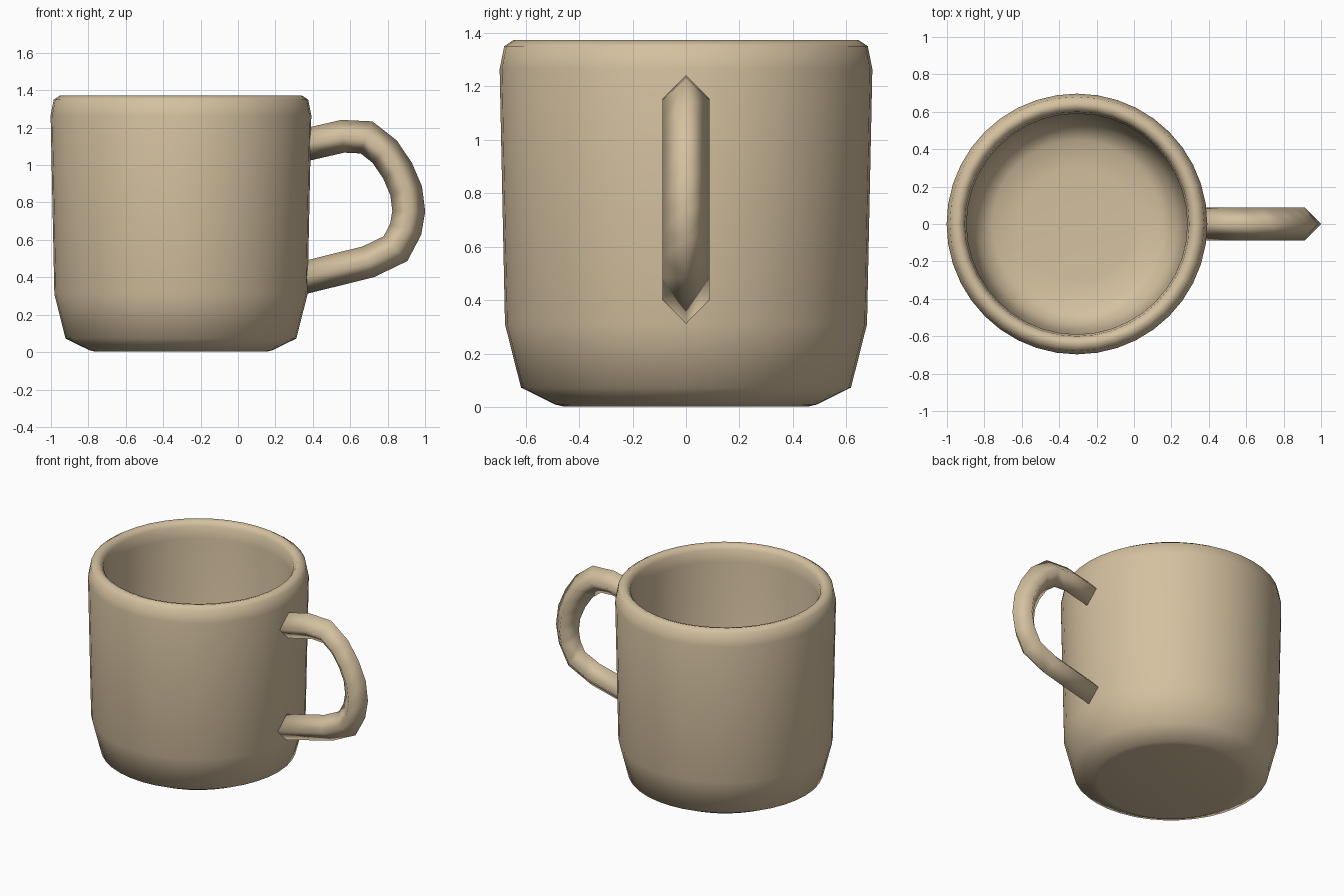
import bpy
from math import cos, sin, pi
from mathutils import Vector

if "Cube" in bpy.data.objects:
    bpy.data.objects.remove(bpy.data.objects["Cube"])

SEG = 40
CX = -0.305


def make_object(name, verts, faces):
    mesh = bpy.data.meshes.new(name)
    mesh.from_pydata(verts, [], faces)
    mesh.update()
    ob = bpy.data.objects.new(name, mesh)
    bpy.context.collection.objects.link(ob)
    for p in mesh.polygons:
        p.use_smooth = True
    mat = bpy.data.materials.get("clay") or bpy.data.materials.new("clay")
    mat.diffuse_color = (0.66, 0.53, 0.35, 1)
    mat.use_nodes = True
    mat.node_tree.nodes["Principled BSDF"].inputs["Base Color"].default_value = mat.diffuse_color
    mesh.materials.append(mat)
    return ob


def bridge(rings, n):
    """Quads between consecutive rings of n vertices, plus both end caps."""
    faces = [(r * n + i, r * n + (i + 1) % n, (r + 1) * n + (i + 1) % n, (r + 1) * n + i)
             for r in range(rings - 1) for i in range(n)]
    last = (rings - 1) * n
    return faces + [tuple(reversed(range(n))), tuple(range(last, last + n))]


# Cup body: outside from the foot up, over the rim, down the inside to the floor
profile = [(0.46, 0.003), (0.49, 0.01), (0.617, 0.073), (0.677, 0.31), (0.697, 1.265),
           (0.68, 1.35), (0.645, 1.373), (0.618, 1.365), (0.60, 1.34), (0.59, 1.26),
           (0.575, 0.32), (0.53, 0.15), (0.45, 0.10), (0.30, 0.09)]
verts = [(CX + r * cos(2 * pi * i / SEG), r * sin(2 * pi * i / SEG), z)
         for r, z in profile for i in range(SEG)]
make_object("cup_body", verts, bridge(len(profile), SEG))

# Handle: four-sided tube swept along a bent path, ends buried in the wall
path = [Vector((x, 0, z)) for x, z in [
    (0.33, 1.101), (0.56, 1.154), (0.687, 1.148), (0.784, 1.072), (0.853, 0.970),
    (0.899, 0.863), (0.913, 0.753), (0.896, 0.655), (0.842, 0.553), (0.697, 0.483),
    (0.33, 0.392)]]
R = 0.087
side = Vector((0, 1, 0))
verts = []
for i, p in enumerate(path):
    a = (p - path[max(i - 1, 0)]).normalized()
    b = (path[min(i + 1, len(path) - 1)] - p).normalized()
    t = (a + b).normalized()
    miter = 1 / max(t.dot(b if b.length else a), 0.5)
    out = side.cross(t) * miter
    verts += [p + out * R, p + side * R, p - out * R, p - side * R]
handle = make_object("handle", verts, bridge(len(path), 4))

# Consistent outward normals
import bmesh
for ob in bpy.context.collection.objects:
    bm = bmesh.new()
    bm.from_mesh(ob.data)
    bmesh.ops.recalc_face_normals(bm, faces=bm.faces)
    bm.to_mesh(ob.data)
    bm.free()
